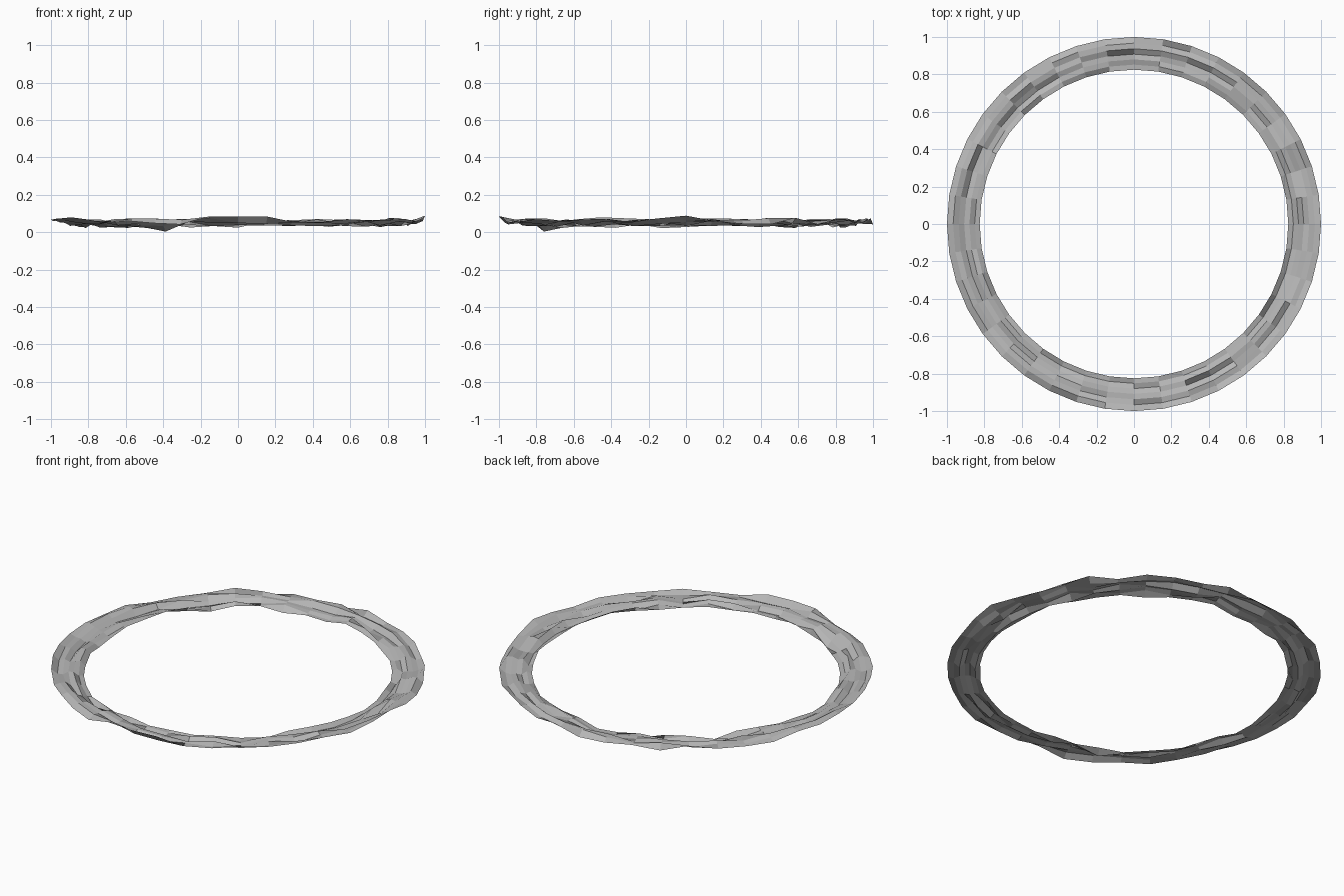
import bpy, bmesh, math, random

if "Cube" in bpy.data.objects:
    bpy.data.objects.remove(bpy.data.objects["Cube"])

random.seed(11)
SEGMENTS = 40
RADII = [0.825, 0.852, 0.88, 0.908, 0.937, 0.967, 1.0]


# rumpled height: the outer rim sits a little above the inner rim
def height(row):
    t = row / (len(RADII) - 1)
    z = 0.041 + 0.020 * t + random.uniform(-0.02, 0.02)
    return min(max(z, 0.018), 0.085)


# thin crumpled ring, one faceted sheet
bm = bmesh.new()
loops = []
for row, r in enumerate(RADII):
    loop = []
    for i in range(SEGMENTS):
        a = 2 * math.pi * i / SEGMENTS
        loop.append(bm.verts.new((r * math.cos(a), r * math.sin(a), height(row))))
    loops.append(loop)

# single low and high points that set the overall height
loops[1][27].co.z = 0.003
loops[6][0].co.z = 0.088
for i in (29, 30, 31):
    loops[6][i].co.z = 0.083

for inner, outer in zip(loops, loops[1:]):
    for i in range(SEGMENTS):
        j = (i + 1) % SEGMENTS
        bm.faces.new((inner[i], outer[i], outer[j], inner[j]))

mesh = bpy.data.meshes.new("crumpled_ring")
bm.to_mesh(mesh)
bm.free()

# mid-grey surface
grey = bpy.data.materials.new("mid_grey")
grey.diffuse_color = (0.47, 0.47, 0.47, 1)
grey.use_nodes = True
grey.node_tree.nodes["Principled BSDF"].inputs["Base Color"].default_value = grey.diffuse_color
mesh.materials.append(grey)

ring = bpy.data.objects.new("crumpled_ring", mesh)
bpy.context.collection.objects.link(ring)
